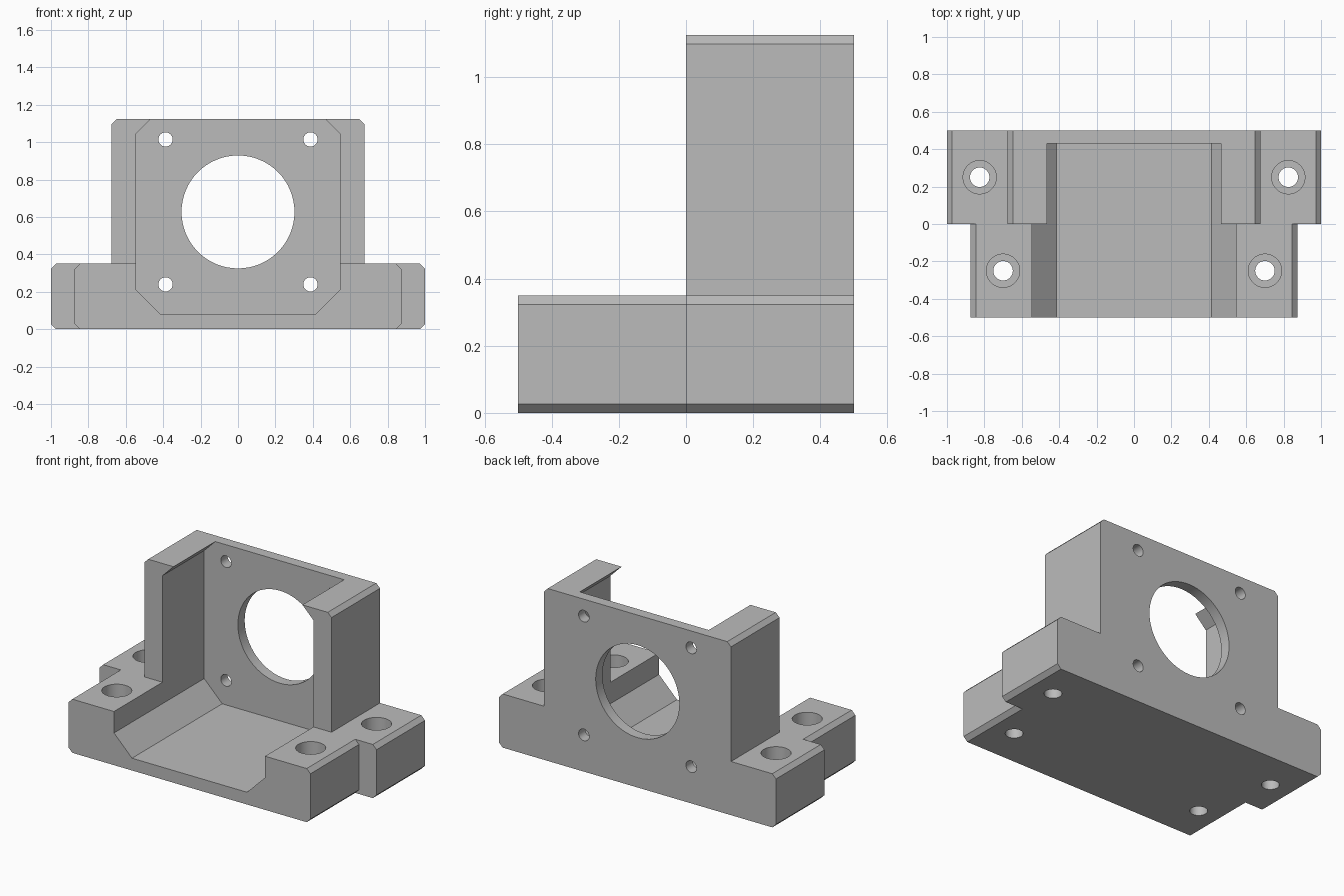
import bpy
import bmesh
import math
from mathutils import Matrix

cube = bpy.data.objects.get("Cube")
if cube:
    bpy.data.objects.remove(cube, do_unlink=True)

# One plain grey for the whole bracket
grey = bpy.data.materials.new("machined grey")
grey.use_nodes = True
colour = (0.5, 0.5, 0.5, 1)
grey.diffuse_color = colour
grey.node_tree.nodes["Principled BSDF"].inputs["Base Color"].default_value = colour


def make_object(name, bm):
    bmesh.ops.recalc_face_normals(bm, faces=bm.faces)
    mesh = bpy.data.meshes.new(name)
    bm.to_mesh(mesh)
    bm.free()
    mesh.materials.append(grey)
    obj = bpy.data.objects.new(name, mesh)
    bpy.context.collection.objects.link(obj)
    return obj


def extrude_profile(name, right_half, y0, y1):
    """Mirror a half outline (x, z) across x = 0 and extrude it along y."""
    outline = right_half + [(-x, z) for x, z in reversed(right_half)]
    bm = bmesh.new()
    face = bm.faces.new([bm.verts.new((x, y0, z)) for x, z in outline])
    side = bmesh.ops.extrude_face_region(bm, geom=[face])["geom"]
    verts = [v for v in side if isinstance(v, bmesh.types.BMVert)]
    bmesh.ops.translate(bm, verts=verts, vec=(0, y1 - y0, 0))
    return make_object(name, bm)


def cylinder(name, radius, depth, centre, along_y=False):
    bm = bmesh.new()
    turn = Matrix.Rotation(math.pi / 2 if along_y else 0, 4, "X")
    bmesh.ops.create_cone(bm, cap_ends=True, segments=64, radius1=radius,
                          radius2=radius, depth=depth,
                          matrix=Matrix.Translation(centre) @ turn)
    return make_object(name, bm)


def combine(target, tool, operation):
    """Apply a boolean and discard the tool."""
    tool.hide_render = True
    mod = target.modifiers.new("boolean", "BOOLEAN")
    mod.object = tool
    mod.operation = operation
    mod.solver = "EXACT"
    bpy.context.view_layer.objects.active = target
    bpy.ops.object.modifier_apply(modifier=mod.name)
    bpy.data.objects.remove(tool, do_unlink=True)


C = 0.027          # edge chamfer
BASE, TOP = 0.35, 1.125


def flange(half_width):
    return [(half_width - C, 0), (half_width, C),
            (half_width, BASE - C), (half_width - C, BASE)]


# Rear half: wide flange with the tower; front half: narrower flange
tower = [(0.675, BASE), (0.675, TOP - C), (0.675 - C, TOP)]
body = extrude_profile("motor_bracket", flange(1.0) + tower, 0, 0.5)
front = extrude_profile("front_flange", flange(0.873), -0.5, 0)
combine(body, front, "UNION")

# Motor pocket with chamfered corners, open at the front and top
pocket = [(0.415, 0.08), (0.545, 0.21), (0.545, 1.045), (0.465, TOP), (0.465, 1.3)]
combine(body, extrude_profile("pocket_cutter", pocket, -0.7, 0.43), "DIFFERENCE")

# Shaft opening and four motor screw holes in the back wall
MID_Z, PITCH = 0.627, 0.3875
combine(body, cylinder("shaft_cutter", 0.302, 0.4, (0, 0.47, MID_Z), True), "DIFFERENCE")
for sx in (-1, 1):
    for sz in (-1, 1):
        spot = (sx * PITCH, 0.47, MID_Z + sz * PITCH)
        combine(body, cylinder("screw_cutter", 0.038, 0.2, spot, True), "DIFFERENCE")

# Counterbored mounting holes in the flanges
BORE = 0.11
for sx in (-1, 1):
    for x, y in ((0.825, 0.25), (0.7, -0.25)):
        combine(body, cylinder("bolt_cutter", 0.052, 1, (sx * x, y, 0.2)), "DIFFERENCE")
        combine(body, cylinder("counterbore_cutter", 0.089, 2 * BORE,
                               (sx * x, y, BASE)), "DIFFERENCE")

# Smooth the bores, keep machined edges sharp
bpy.ops.object.select_all(action="DESELECT")
body.select_set(True)
bpy.context.view_layer.objects.active = body
bpy.ops.object.shade_smooth_by_angle(angle=math.radians(30))
